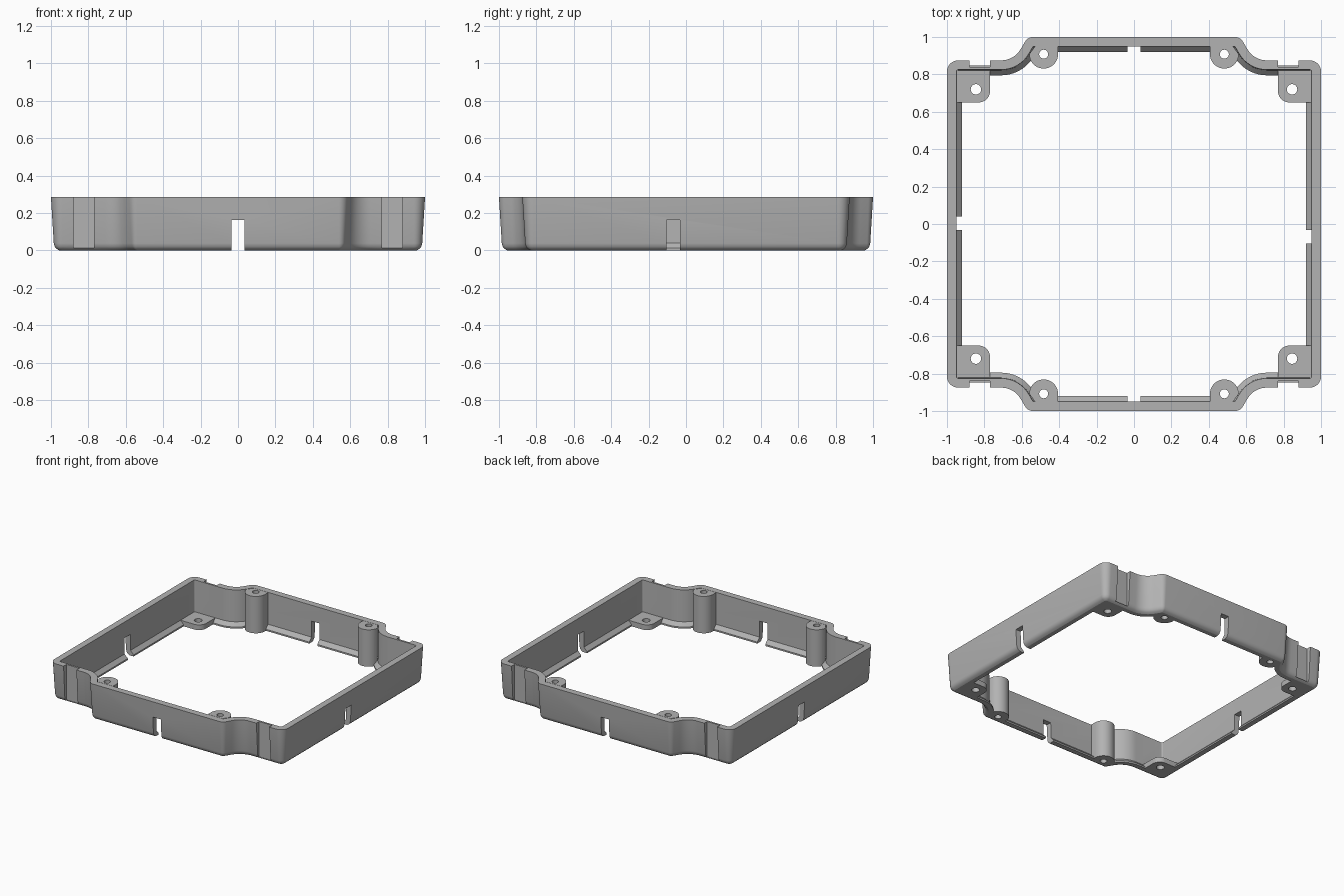
import bpy, bmesh, math
from mathutils import Vector

if "Cube" in bpy.data.objects:
    bpy.data.objects.remove(bpy.data.objects["Cube"])

H = 0.285  # overall height

grey = bpy.data.materials.new("grey plastic")
grey.diffuse_color = (0.45, 0.45, 0.45, 1)
grey.use_nodes = True
grey.node_tree.nodes["Principled BSDF"].inputs["Base Color"].default_value = grey.diffuse_color


def make(name, bm):
    bmesh.ops.recalc_face_normals(bm, faces=bm.faces)
    me = bpy.data.meshes.new(name)
    bm.to_mesh(me)
    bm.free()
    me.materials.append(grey)
    ob = bpy.data.objects.new(name, me)
    bpy.context.collection.objects.link(ob)
    return ob


def prism(name, pts, z0, z1):
    bm = bmesh.new()
    lo = [bm.verts.new((x, y, z0)) for x, y in pts]
    hi = [bm.verts.new((x, y, z1)) for x, y in pts]
    bm.faces.new(lo)
    bm.faces.new(hi)
    n = len(pts)
    for i in range(n):
        j = (i + 1) % n
        bm.faces.new((lo[i], lo[j], hi[j], hi[i]))
    return make(name, bm)


def arc(cx, cy, r, a0, a1, n=10):
    out = []
    for i in range(n + 1):
        a = math.radians(a0 + (a1 - a0) * i / n)
        out.append((cx + r * math.cos(a), cy + r * math.sin(a)))
    return out


def block(name, x0, x1, y0, y1, z0, z1):
    return prism(name, [(x0, y0), (x1, y0), (x1, y1), (x0, y1)], z0, z1)


def convex(cx, cy, r, a0, a1, d, n=8):
    # rounded outer corner, moved inwards by d; turns sharp once d passes r
    r2 = max(r - d, 0.003)
    mid = math.radians((a0 + a1) / 2)
    k = (r - d - r2) / math.cos(math.radians((a1 - a0) / 2))
    return arc(cx + k * math.cos(mid), cy + k * math.sin(mid), r2, a0, a1, n)


def outline(d):
    # one quarter of the frame outline moved inwards by d, then mirrored round
    q = convex(0.94, 0.815, 0.06, 0, 90, d)
    q += arc(0.71, 0.995, 0.12 + d, 270, 210, 10)
    q += convex(0.539, 0.95, 0.05, 30, 90, d, 6)
    rev = q[::-1]
    return (q + [(-x, y) for x, y in rev] + [(-x, -y) for x, y in q]
            + [(x, -y) for x, y in rev])


# Frame wall: cross-section (inset, height) swept round the outline
section = [(0.045, 0), (0.03, 0.008), (0.02, 0.02), (0.015, 0.038), (0, H),
           (0.05, H), (0.053, 0.04), (0.08, 0.012), (0.08, 0)]
bm = bmesh.new()
rings = [[bm.verts.new((x, y, z)) for x, y in outline(d)] for d, z in section]
for k in range(len(rings)):
    a, b = rings[k], rings[(k + 1) % len(rings)]
    n = len(a)
    for i in range(n):
        j = (i + 1) % n
        bm.faces.new((a[i], a[j], b[j], b[i]))
frame = make("frame", bm)

adds, cuts = [], []
tab = [(0.949, 0.824), (0.949, 0.65)] + arc(0.83, 0.71, 0.06, 270, 180) + [(0.77, 0.824)]
boss = arc(0.483, 0.908, 0.077, 180, 360, 20) + [(0.53, 0.948), (0.406, 0.948)]
for sx in (1, -1):
    for sy in (1, -1):
        def flip(pts):
            return [(sx * x, sy * y) for x, y in pts]
        # Corner mounting tab and screw boss
        adds.append(prism("corner_tab", flip(tab), 0, 0.04))
        adds.append(prism("screw_boss", flip(boss), 0, H))
        # Screw holes
        cuts.append(prism("tab_hole", flip(arc(0.845, 0.72, 0.028, 0, 345, 23)), -0.1, 0.2))
        cuts.append(prism("boss_hole", flip(arc(0.483, 0.908, 0.024, 0, 345, 23)), -0.1, 0.4))
        # Outer wall notch
        cuts.append(prism("wall_notch", flip(
            [(0.77, 0.84), (0.88, 0.84), (0.88, 1.1), (0.77, 1.1)]), 0.012, 0.4))

# Cable slots through the four walls
for s in (1, -1):
    y0, y1 = sorted((s * 0.89, s * 1.1))
    cuts.append(block("end_slot", -0.034, 0.034, y0, y1, -0.1, 0.163))
cuts.append(block("right_slot", 0.89, 1.1, -0.105, -0.033, -0.1, 0.163))
cuts.append(block("left_slot", -1.1, -0.89, -0.033, 0.039, -0.1, 0.163))

# Merge the added parts, then cut the openings
bpy.context.view_layer.objects.active = frame
frame.select_set(True)
for parts, op in ((adds, 'UNION'), (cuts, 'DIFFERENCE')):
    for ob in parts:
        m = frame.modifiers.new(ob.name, 'BOOLEAN')
        m.operation, m.solver, m.object = op, 'EXACT', ob
        bpy.ops.object.modifier_apply(modifier=m.name)
        bpy.data.objects.remove(ob)

bpy.ops.object.shade_smooth_by_angle(angle=math.radians(28))
